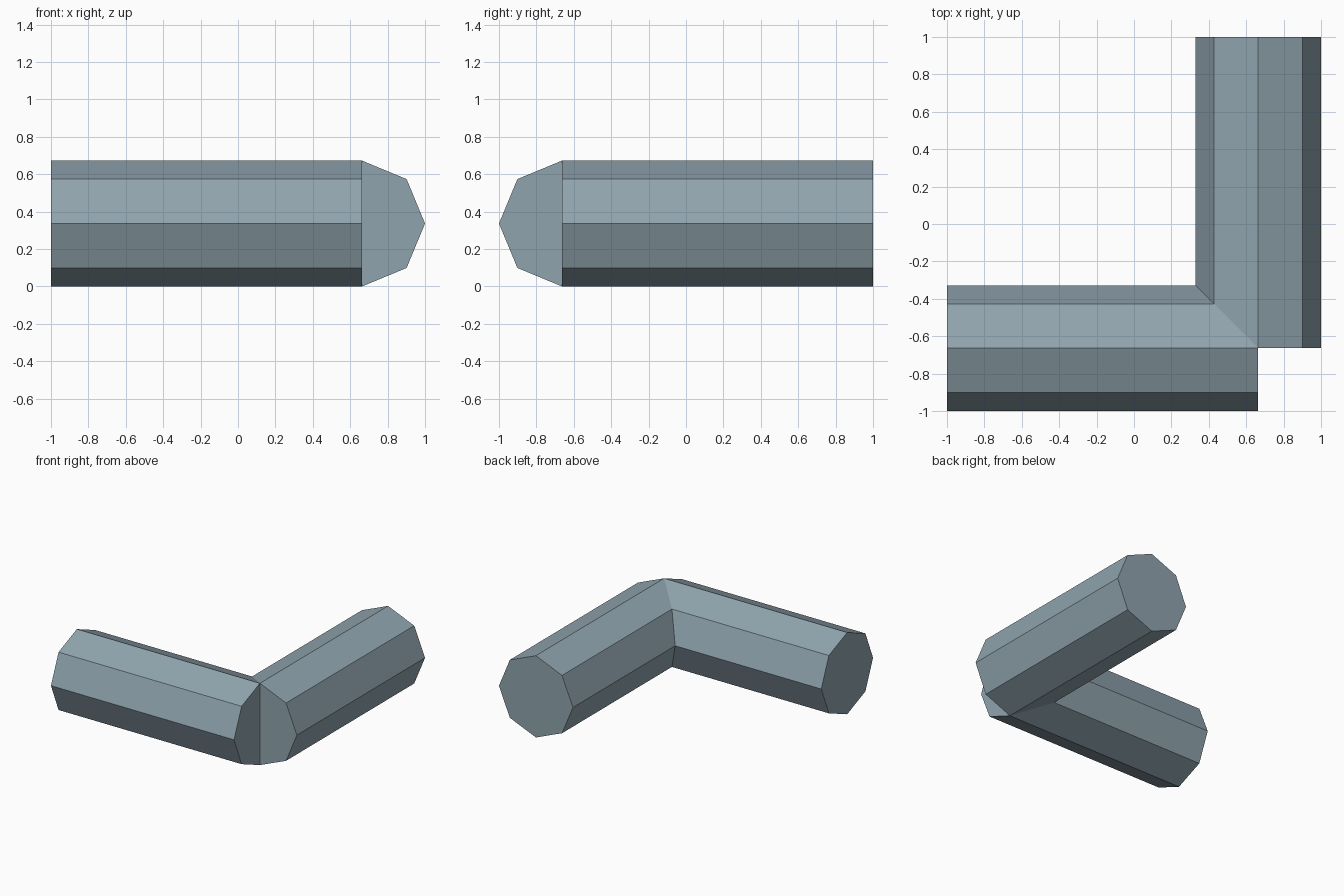
import bpy
import math
from mathutils import Matrix

if "Cube" in bpy.data.objects:
    bpy.data.objects.remove(bpy.data.objects["Cube"])

R = 0.336          # octagon radius
C = 1 - R          # centre line offset
LENGTH = 1 + C     # each arm runs from the outer end to the corner centre

mat = bpy.data.materials.new("blue grey")
mat.diffuse_color = (0.279, 0.371, 0.423, 1)
mat.use_nodes = True
mat.node_tree.nodes["Principled BSDF"].inputs["Base Color"].default_value = mat.diffuse_color


def arm(name, location, axis):
    """Eight-sided bar with corners pointing straight up and sideways."""
    bpy.ops.mesh.primitive_cylinder_add(vertices=8, radius=R, depth=LENGTH, location=location)
    ob = bpy.context.object
    ob.name = name
    ob.data.transform(Matrix.Rotation(math.pi / 2, 4, axis))
    ob.data.materials.append(mat)
    return ob


mid = (1 - C) / 2
# Arm running left to right along the front
arm("front_arm", (-mid, -C, R), 'Y')
# Arm running front to back along the right side
arm("side_arm", (C, mid, R), 'X')
